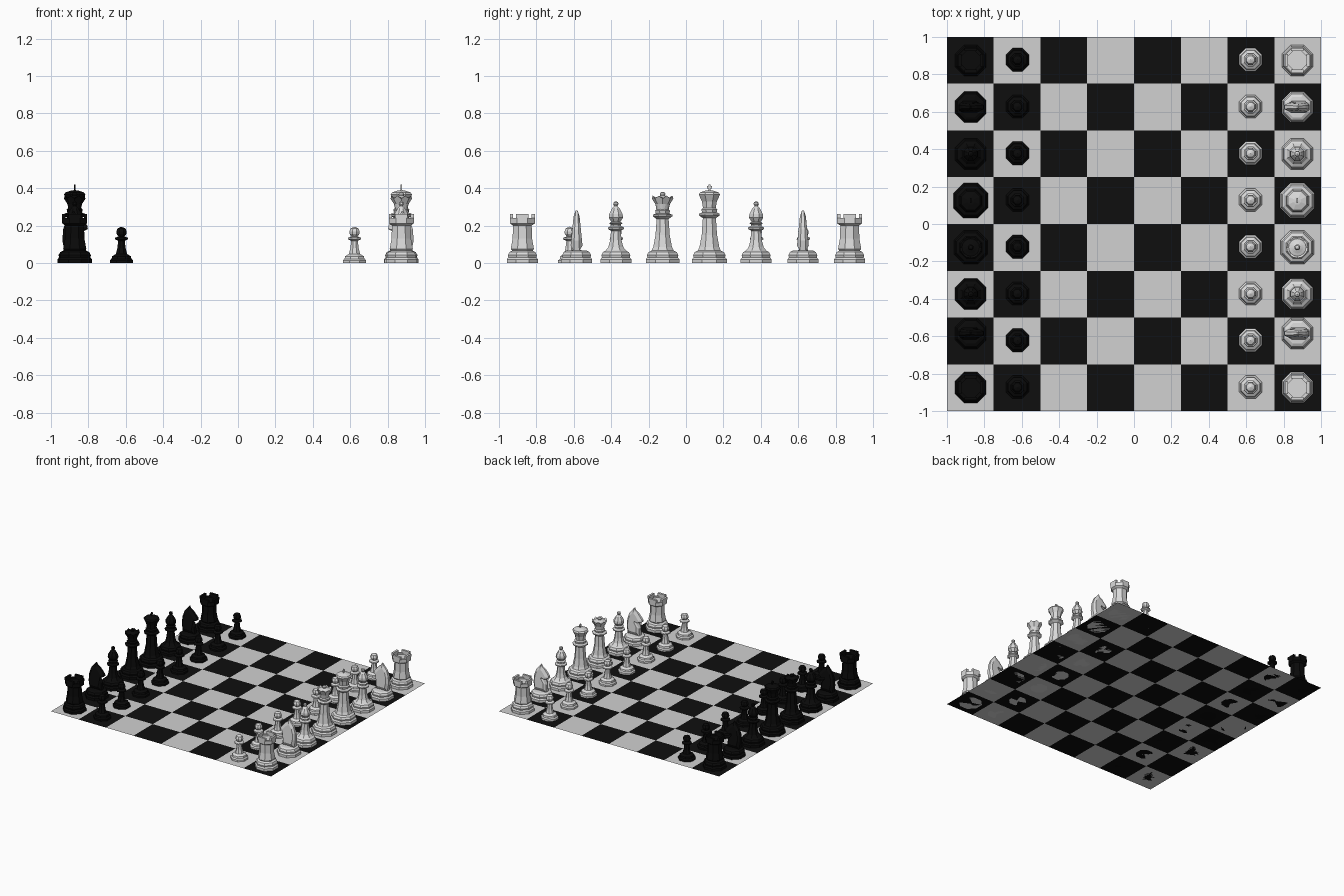
import bpy, bmesh, math
from mathutils import Vector

if "Cube" in bpy.data.objects:
    bpy.data.objects.remove(bpy.data.objects["Cube"])


def mat(name, v):
    m = bpy.data.materials.new(name)
    m.diffuse_color = (v, v, v, 1)
    m.use_nodes = True
    m.node_tree.nodes["Principled BSDF"].inputs["Base Color"].default_value = m.diffuse_color
    return m


board_light = mat("board_light", 0.64)
board_dark = mat("board_dark", 0.0045)
ivory = mat("piece_white", 0.70)
ebony = mat("piece_black", 0.003)


def lathe(bm, prof, n=8, zig=None):
    """Revolve (half width, z) points; flats face the axes. zig=(ring, dz) makes a spiked rim."""
    k = 1 / math.cos(math.pi / 8)
    rings = []
    for i, (r, z) in enumerate(prof):
        if r == 0:
            rings.append([bm.verts.new((0, 0, z))])
            continue
        ring = []
        for s in range(n):
            a = math.pi / 8 + 2 * math.pi * s / n
            zz = z - (zig[1] if zig and i == zig[0] and s % 2 else 0)
            ring.append(bm.verts.new((r * k * math.cos(a), r * k * math.sin(a), zz)))
        rings.append(ring)
    for a, b in zip(rings, rings[1:]):
        for s in range(n):
            t = (s + 1) % n
            if len(a) == 1:
                bm.faces.new((a[0], b[t], b[s]))
            elif len(b) == 1:
                bm.faces.new((a[s], a[t], b[0]))
            else:
                bm.faces.new((a[s], a[t], b[t], b[s]))


def box(bm, c, s, rot=0):
    vs = bmesh.ops.create_cube(bm, size=1)["verts"]
    for v in vs:
        p = Vector((v.co.x * s[0], v.co.y * s[1], v.co.z * s[2]))
        x, y = p.x + c[0], p.y + c[1]
        v.co = (x * math.cos(rot) - y * math.sin(rot), x * math.sin(rot) + y * math.cos(rot), p.z + c[2])


def foot(w):
    """Stepped base shared by the tall pieces."""
    return [(0, 0), (w, 0), (w, .02), (w * .9, .03), (w * .93, .042), (w * .84, .058), (w * .66, .066)]


def pawn(bm):
    lathe(bm, [(0, 0), (.062, 0), (.062, .014), (.053, .022), (.05, .036), (.03, .048), (.022, .08),
               (.018, .118), (.036, .127), (.034, .135), (.016, .142), (.026, .155), (.028, .168),
               (.021, .185), (0, .194)])


def rook(bm):
    # body with a hollow top
    lathe(bm, foot(.083) + [(.062, .075), (.052, .13), (.05, .2), (.067, .212), (.067, .24),
                            (.05, .24), (.05, .228), (0, .228)])
    # battlements: one wide block over each axis side, leaving gaps on the diagonals
    for q in range(4):
        box(bm, (.0585, 0, .251), (.017, .068, .022), q * math.pi / 2)


def bishop(bm):
    lathe(bm, foot(.083) + [(.04, .085), (.031, .12), (.026, .172), (.043, .182), (.043, .19), (.028, .197),
                            (.028, .207), (.036, .213), (.024, .22), (.038, .242), (.036, .262),
                            (.02, .292), (.009, .304), (.014, .314), (.012, .324), (0, .332)])


def queen(bm):
    lathe(bm, foot(.09) + [(.05, .085), (.038, .15), (.032, .235), (.052, .25), (.052, .258),
                           (.036, .265), (.04, .28), (.03, .288), (0, .288)])
    # spiked crown
    lathe(bm, [(.03, .285), (.036, .315), (.053, .36), (.043, .348), (.03, .352), (.012, .36),
               (.014, .37), (.009, .378), (0, .381)], 16, (2, .016))


def king(bm):
    lathe(bm, foot(.093) + [(.053, .085), (.041, .15), (.035, .24), (.055, .254), (.055, .263),
                            (.039, .27), (.043, .286), (.034, .294), (.04, .33), (.057, .366),
                            (.05, .377), (.02, .387), (0, .39)])
    # flat cross finial
    box(bm, (0, 0, .4), (.007, .01, .038))
    box(bm, (0, 0, .405), (.007, .026, .012))


def knight(bm):
    lathe(bm, foot(.083) + [(0, .07)])
    # side outline of the horse head, looking to -x
    pts = [(-.05, .062), (.055, .062), (.066, .12), (.062, .18), (.045, .23), (.018, .262), (.004, .28),
           (-.006, .262), (-.03, .245), (-.068, .2), (-.07, .182), (-.052, .172), (-.02, .185),
           (-.012, .17), (-.045, .125)]
    w = lambda z: .033 - .1 * max(0, z - .08)
    # outer rim pair and raised cheek pair give a faceted body
    c = Vector((.012, .17))

    def ring(side, inset, f):
        out = []
        for p in pts:
            q = Vector(p).lerp(c, inset)
            out.append(bm.verts.new((q.x, side * f * w(q.y), q.y)))
        return out
    rings = [ring(-1, .3, 1), ring(-1, 0, .45), ring(1, 0, .45), ring(1, .3, 1)]
    n = len(pts)
    for a, b in zip(rings, rings[1:]):
        for i in range(n):
            j = (i + 1) % n
            bm.faces.new((a[i], a[j], b[j], b[i]))
    caps = [bm.faces.new(rings[0]), bm.faces.new(rings[3])]
    bmesh.ops.triangulate(bm, faces=caps)


def make_mesh(name, fn, m, mirror):
    bm = bmesh.new()
    fn(bm)
    if mirror:
        for v in bm.verts:
            v.co.x *= -1
    bmesh.ops.recalc_face_normals(bm, faces=bm.faces[:])
    me = bpy.data.meshes.new(name)
    bm.to_mesh(me)
    bm.free()
    me.materials.append(m)
    return me


def place(name, me, x, y):
    o = bpy.data.objects.new(name, me)
    o.location = (x, y, 0)
    bpy.context.collection.objects.link(o)


# chequered board
bm = bmesh.new()
bmesh.ops.create_grid(bm, x_segments=8, y_segments=8, size=1)
for f in bm.faces:
    p = f.calc_center_median()
    f.material_index = (math.floor((p.x + 1) * 4) + math.floor((p.y + 1) * 4)) % 2
board = bpy.data.meshes.new("board")
bm.to_mesh(board)
bm.free()
board.materials.append(board_light)
board.materials.append(board_dark)
place("board", board, 0, 0)

# both armies, mirrored across x
LAYOUT = [("rook", rook, (-.875, .875)), ("knight", knight, (-.585, .625)),
          ("bishop", bishop, (-.375, .375)), ("queen", queen, (-.125,)), ("king", king, (.125,)),
          ("pawn", pawn, [-.872 + .25 * i for i in range(8)])]
for side, m, sx in (("white", ivory, 1), ("black", ebony, -1)):
    for name, fn, ys in LAYOUT:
        me = make_mesh(side + "_" + name, fn, m, sx < 0)
        for y in ys:
            place(side + "_" + name, me, sx * (.623 if name == "pawn" else .873), y)
